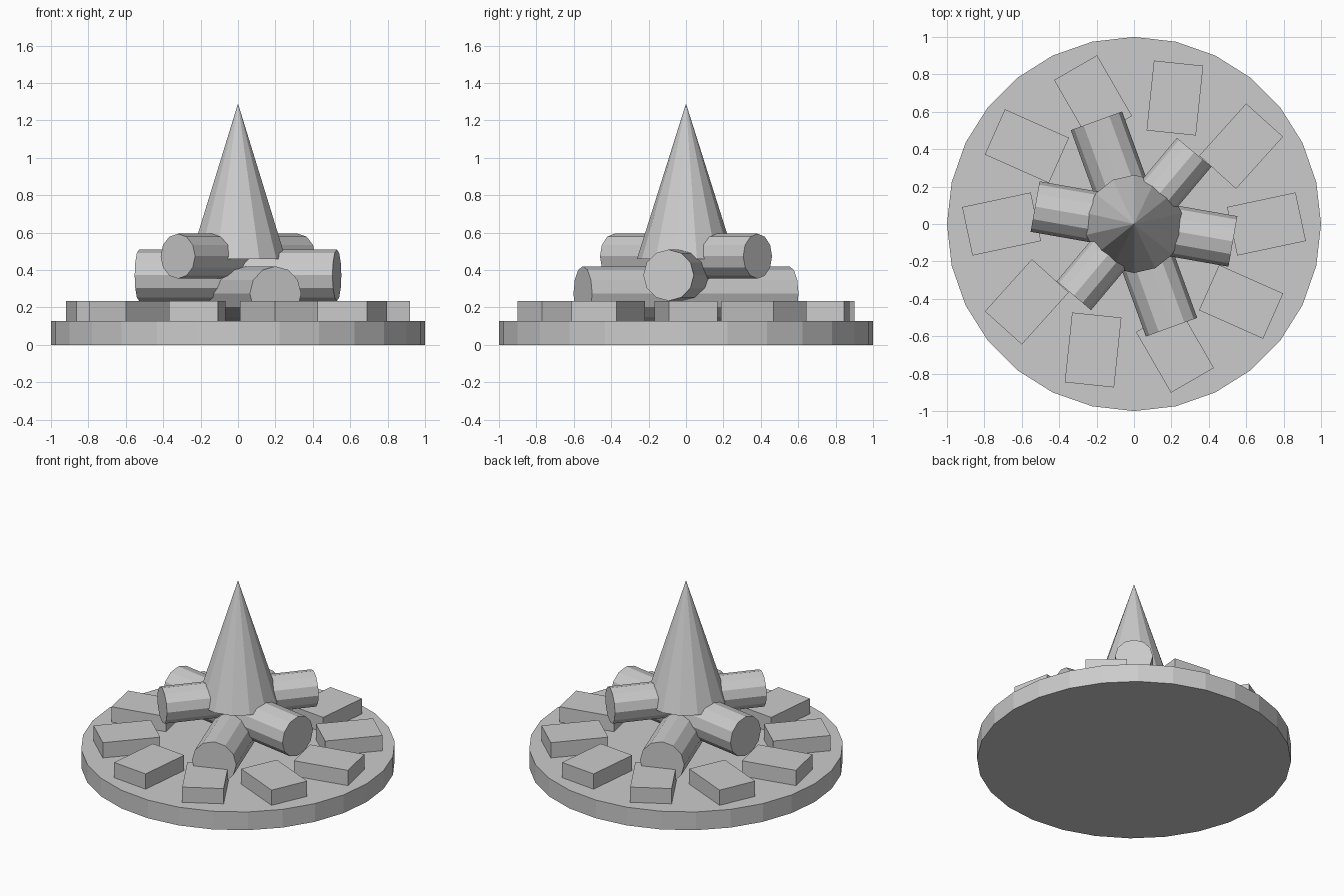
import bpy
import math
from mathutils import Matrix

cube = bpy.data.objects.get("Cube")
if cube:
    bpy.data.objects.remove(cube, do_unlink=True)

# Single grey colour
GREY = (0.6, 0.6, 0.6, 1.0)
grey = bpy.data.materials.new("plain_grey")
grey.use_nodes = True
grey.diffuse_color = GREY
grey.node_tree.nodes["Principled BSDF"].inputs["Base Color"].default_value = GREY

PLATE_TOP = 0.128


def finish(name):
    obj = bpy.context.object
    obj.name = name
    obj.data.name = name
    obj.data.materials.append(grey)
    return obj


# Round ground plate
bpy.ops.mesh.primitive_cylinder_add(
    vertices=28, radius=1, depth=PLATE_TOP, location=(0, 0, PLATE_TOP / 2))
finish("ground_plate")

# Ring of stone blocks, each twisted slightly off the radial direction
STONES = 10
for i in range(STONES):
    angle = math.tau * i / STONES
    bpy.ops.mesh.primitive_cube_add(size=1)
    stone = finish(f"stone_{i + 1}")
    stone.data.transform(Matrix.Diagonal((0.375, 0.265, 0.107, 1)))
    stone.location = (0.708 * math.cos(angle), 0.708 * math.sin(angle),
                      PLATE_TOP + 0.0535)
    stone.rotation_euler.z = angle + math.radians(12)

# Three crossed logs: name, direction, radius, half length, centre height
LOGS = [
    ("low_log", 110, 0.146, 0.587, 0.274),
    ("middle_log", 170, 0.137, 0.537, 0.372),
    ("top_log", 50, 0.12, 0.50, 0.474),
]
for name, direction, radius, half, height in LOGS:
    bpy.ops.mesh.primitive_cylinder_add(
        vertices=12, radius=radius, depth=2 * half, location=(0, 0, height),
        rotation=(math.pi / 2, 0, math.radians(direction + 90)))
    finish(name)

# Pointed flame
bpy.ops.mesh.primitive_cone_add(
    vertices=14, radius1=0.262, radius2=0, depth=0.83,
    location=(0, 0, 0.46 + 0.415))
finish("flame")
